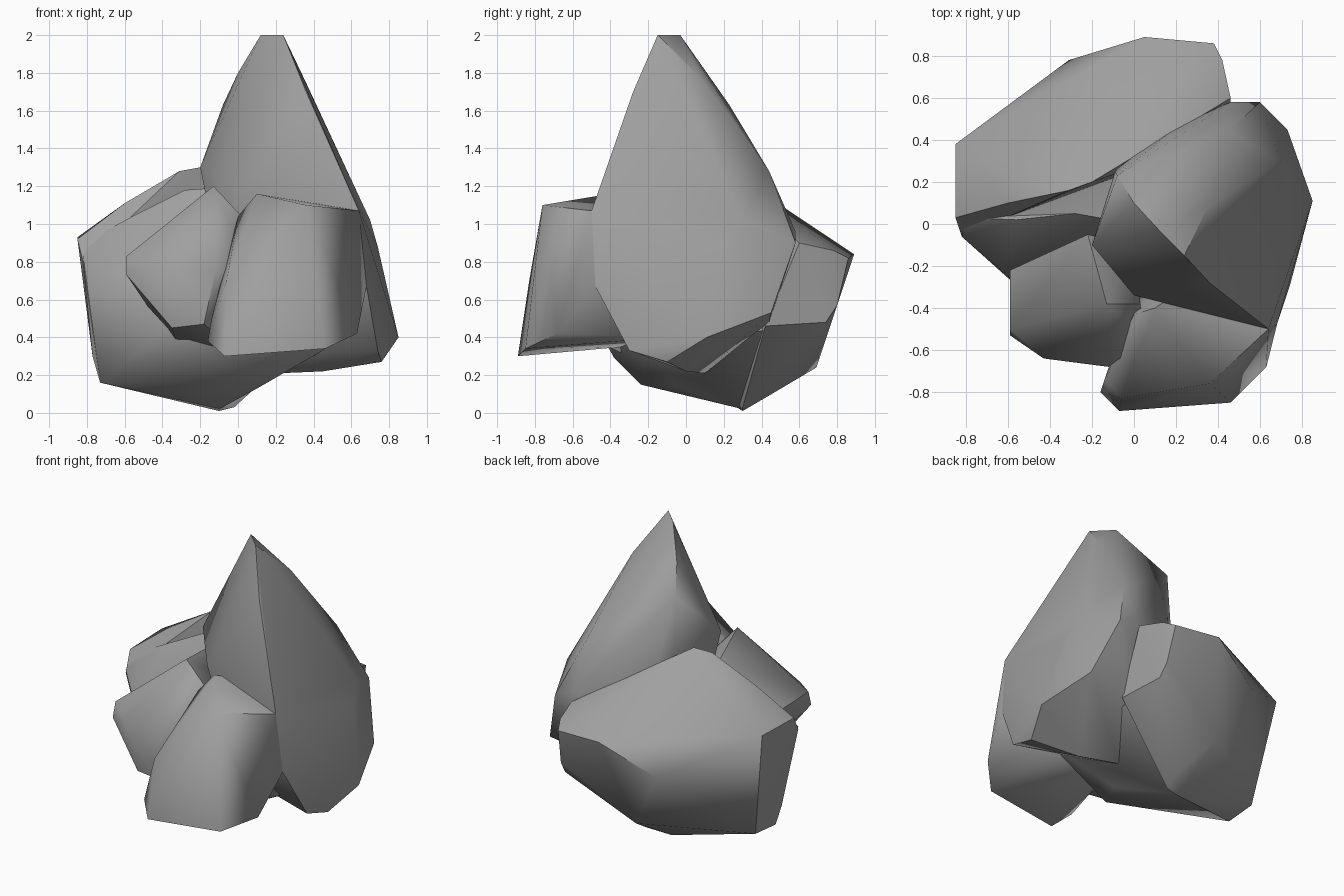
import bpy
import bmesh
import math

# Remove the default cube only
cube = bpy.data.objects.get("Cube")
if cube:
    bpy.data.objects.remove(cube, do_unlink=True)

# One plain stone colour
stone = bpy.data.materials.new("stone_grey")
stone.use_nodes = True
colour = (0.35, 0.35, 0.35, 1)
stone.diffuse_color = colour
shader = next(n for n in stone.node_tree.nodes if n.type == 'BSDF_PRINCIPLED')
shader.inputs["Base Color"].default_value = colour
shader.inputs["Roughness"].default_value = 0.9


def boulder(name, *corner_groups, sharp_angle=48):
    """Wrap the corner groups in a convex chunk of stone with soft shading."""
    bm = bmesh.new()
    for group in corner_groups:
        for corner in group:
            bm.verts.new(corner)
    hull = bmesh.ops.convex_hull(bm, input=bm.verts)
    inner = set(hull["geom_interior"]) | set(hull["geom_unused"])
    loose = [v for v in inner if isinstance(v, bmesh.types.BMVert)]
    bmesh.ops.delete(bm, geom=loose, context='VERTS')
    bmesh.ops.recalc_face_normals(bm, faces=bm.faces)
    mesh = bpy.data.meshes.new(name)
    bm.to_mesh(mesh)
    bm.free()
    mesh.materials.append(stone)
    obj = bpy.data.objects.new(name, mesh)
    bpy.context.collection.objects.link(obj)
    bpy.ops.object.select_all(action='DESELECT')
    obj.select_set(True)
    bpy.context.view_layer.objects.active = obj
    bpy.ops.object.shade_smooth_by_angle(angle=math.radians(sharp_angle))
    return obj


# Tall leaning spire: one ridge runs forward and one back from a short crest
crest = [(.12, -.03, 2), (.24, -.15, 2)]
front_ridge = [(.36, -.28, 1.7), (.64, -.5, 1.07), (.68, -.48, .67)]
back_ridge = [(0, .1, 1.8), (-.08, .23, 1.63), (-.09, .25, 1.27)]
left_slope = [(-.2, -.1, 1.3), (0, -.34, 1.18)]
back_slope = [(.35, .08, 1.77), (.45, .44, 1.28), (.55, .2, 1.33),
              (.7, .3, 1.02), (.2, .46, 1), (.46, .58, .96), (.6, .58, .9)]
spire_foot = [(.74, .2, .88), (.85, .11, .4), (.73, .45, .53), (.76, -.1, .27),
              (.74, -.3, .33), (.45, 0, .22), (.22, .1, .21), (0, 0, .3),
              (.42, .44, .48), (.1, .45, .5)]
boulder("spire", crest, front_ridge, back_ridge, left_slope, back_slope, spire_foot,
        sharp_angle=40)

# Broad block standing against the front of the spire
block_top = [(.64, -.5, 1.07), (.1, -.4, 1.16), (.36, -.76, 1.1), (.4, -.2, 1.1),
             (0, -.43, 1.04)]
block_front = [(-.06, -.83, .7), (-.14, -.74, .5), (-.16, -.8, .38), (-.07, -.89, .3),
               (.46, -.85, .34), (.63, -.68, .42)]
block_back = [(.68, -.48, .67), (.35, -.34, .42), (0, -.33, .35), (.3, -.1, .4)]
boulder("front_block", block_top, block_front, block_back, sharp_angle=65)

# Angular knob on the right of the front
knob_top = [(-.13, -.38, 1.2), (.03, -.38, 1.03), (-.22, -.05, 1.12), (0, -.1, 1)]
knob_side = [(-.59, -.5, .83), (-.59, -.22, .82), (-.59, -.53, .73),
             (-.43, -.64, .8), (-.12, -.68, .75), (.05, -.55, .8)]
knob_foot = [(-.35, -.6, .45), (-.18, -.66, .47), (0, -.35, .32), (-.3, -.1, .3)]
boulder("side_knob", knob_top, knob_side, knob_foot)

# Wide mass across the back, undercut below its rear corner
mass_top = [(-.2, .2, 1.3), (-.31, .16, 1.28), (-.6, .1, 1.11), (0, .3, 1.15)]
mass_rim = [(-.85, .38, .93), (-.85, .03, .92), (-.82, -.06, .8), (-.5, .59, .8),
            (-.31, .78, .65), (.05, .89, .84), (.38, .86, .82), (.42, .78, .86),
            (.46, .6, .9)]
mass_foot = [(.4, .8, .57), (.41, .74, .48), (.45, .42, .46), (-.1, .69, .24),
             (0, .5, .19), (0, .42, .08), (-.77, .05, .3), (-.73, .06, .16),
             (-.73, .28, .18), (-.1, .3, .01), (-.02, .3, .03)]
boulder("back_mass", mass_top, mass_rim, mass_foot, sharp_angle=38)

# Sloping stone that fills the valley and underside between the chunks
core_top = [(-.82, -.06, .82), (-.62, -.23, .74), (-.8, .03, .91), (-.56, .02, 1.04),
            (-.28, .05, 1.18), (0, 0, 1.2)]
core_foot = [(-.73, .06, .16), (-.1, .3, .02), (.03, -.24, .15), (.12, -.05, .14),
             (-.15, -.38, .29), (-.35, -.48, .47), (.4, .44, .44), (.5, -.2, .36)]
boulder("valley_core", core_top, core_foot)
